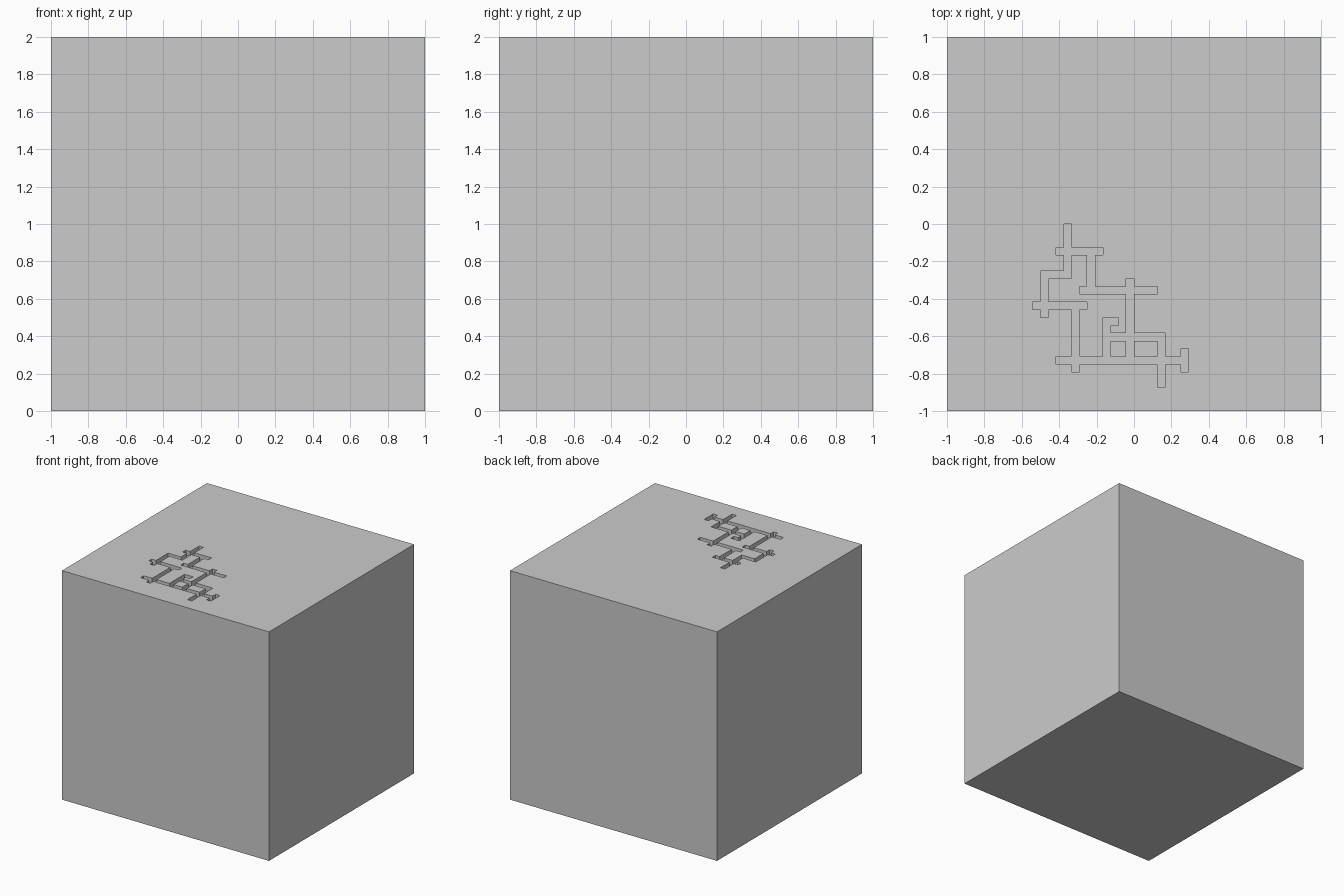
import bpy, bmesh

if "Cube" in bpy.data.objects:
    bpy.data.objects.remove(bpy.data.objects["Cube"])

CELL = 1 / 24      # groove width; the pattern sits on this grid
DEPTH = 1 / 24     # groove depth

# groove strokes on the top face, in cells: x0, x1, y0, y1
STROKES = [
    (-9, -8, -7, 0), (-10, -4, -4, -3), (-6, -5, -8, -4),
    (-12, -8, -7, -6), (-12, -11, -12, -6), (-13, -6, -11, -10),
    (-8, -7, -19, -10), (-7, 3, -9, -8), (-1, 0, -17, -7),
    (-4, -3, -17, -12), (-4, -2, -13, -12), (-4, 4, -15, -14),
    (3, 4, -21, -14), (-10, 7, -18, -17), (6, 7, -19, -16),
]


def in_groove(p):
    x, y = p.x / CELL, p.y / CELL
    return any(a < x < b and c < y < d for a, b, c, d in STROKES)


# main block
bpy.ops.mesh.primitive_cube_add(size=2, location=(0, 0, 1))
block = bpy.context.object
block.name = "engraved_block"

# groove cutter: grid cells inside the strokes, extruded to a closed solid
bm = bmesh.new()
bmesh.ops.create_grid(bm, x_segments=48, y_segments=48, size=1)
spare = [f for f in bm.faces if not in_groove(f.calc_center_median())]
bmesh.ops.delete(bm, geom=spare, context='FACES')
bmesh.ops.translate(bm, vec=(0, 0, 2 - DEPTH), verts=bm.verts[:])
new = bmesh.ops.extrude_face_region(bm, geom=bm.faces[:], use_keep_orig=True)["geom"]
bmesh.ops.translate(bm, vec=(0, 0, DEPTH + 0.1),
                    verts=[v for v in new if isinstance(v, bmesh.types.BMVert)])
bmesh.ops.recalc_face_normals(bm, faces=bm.faces[:])
mesh = bpy.data.meshes.new("groove_cutter")
bm.to_mesh(mesh)
bm.free()
cutter = bpy.data.objects.new("groove_cutter", mesh)
bpy.context.collection.objects.link(cutter)
cutter.hide_render = True

# engrave the pattern
mod = block.modifiers.new("engrave", 'BOOLEAN')
mod.operation = 'DIFFERENCE'
mod.solver = 'EXACT'
mod.object = cutter
bpy.context.view_layer.objects.active = block
bpy.ops.object.modifier_apply(modifier=mod.name)
bpy.data.objects.remove(cutter)
